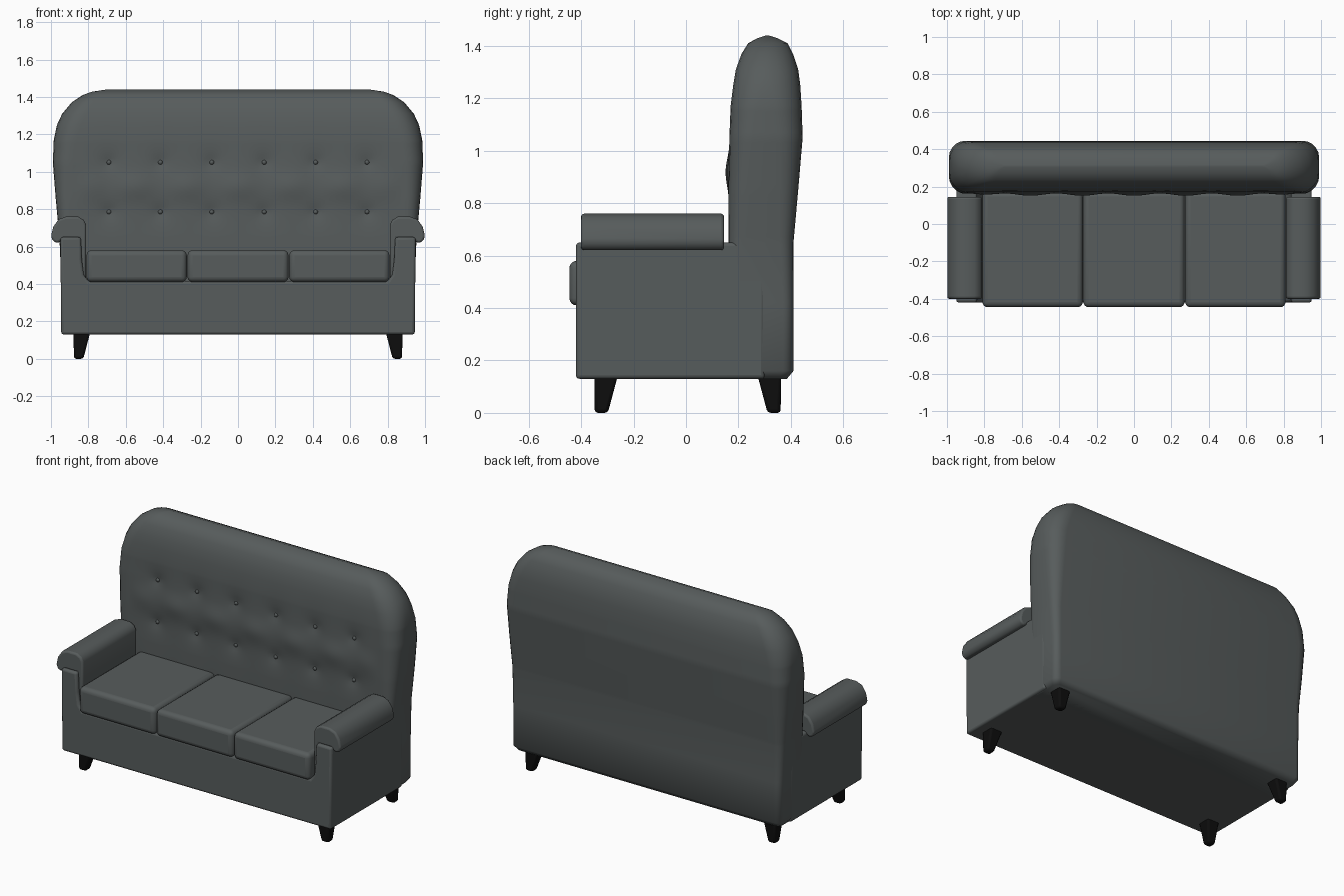
import bpy, bmesh, math
from mathutils import Vector

if "Cube" in bpy.data.objects:
    bpy.data.objects.remove(bpy.data.objects["Cube"])


def material(name, rgb):
    m = bpy.data.materials.new(name)
    m.diffuse_color = (*rgb, 1)
    m.use_nodes = True
    m.node_tree.nodes["Principled BSDF"].inputs["Base Color"].default_value = m.diffuse_color
    return m


GREY = material("grey leather", (0.095, 0.107, 0.107))
BLACK = material("black wood", (0.004, 0.004, 0.004))


def finish(name, bm, mat, bevel=0, segs=3, angle=40):
    bmesh.ops.recalc_face_normals(bm, faces=bm.faces)
    me = bpy.data.meshes.new(name)
    bm.to_mesh(me)
    bm.free()
    ob = bpy.data.objects.new(name, me)
    bpy.context.collection.objects.link(ob)
    me.materials.append(mat)
    if bevel:
        b = ob.modifiers.new("bevel", 'BEVEL')
        b.width, b.segments, b.limit_method = bevel, segs, 'ANGLE'
        b.angle_limit = math.radians(35)
    bpy.ops.object.select_all(action='DESELECT')
    ob.select_set(True)
    bpy.context.view_layer.objects.active = ob
    bpy.ops.object.shade_smooth_by_angle(angle=math.radians(angle))
    return ob


def extrude_y(name, pts, y0, y1, mat, **kw):
    bm = bmesh.new()
    f = bm.faces.new([bm.verts.new((x, y0, z)) for x, z in pts])
    r = bmesh.ops.extrude_face_region(bm, geom=[f])
    vs = [g for g in r["geom"] if isinstance(g, bmesh.types.BMVert)]
    bmesh.ops.translate(bm, verts=vs, vec=(0, y1 - y0, 0))
    return finish(name, bm, mat, **kw)


# Base with upright arm panels: one U-shaped front profile
half = [(0.945, 0.13), (0.95, 0.65), (0.84, 0.65), (0.835, 0.53), (0.825, 0.45), (0.80, 0.415)]
extrude_y("base", half + [(-x, z) for x, z in reversed(half)], -0.42, 0.30, GREY, bevel=0.014)

# Rolled arm tops, hooked over the panels
roll = [(0.812, 0.42), (0.812, 0.715), (0.825, 0.742), (0.855, 0.76), (0.92, 0.76), (0.96, 0.745),
        (0.988, 0.705), (1.0, 0.655), (0.99, 0.63), (0.968, 0.618), (0.948, 0.628),
        (0.93, 0.645), (0.85, 0.645), (0.835, 0.42)]
for side, s in (("right", 1), ("left", -1)):
    extrude_y(side + "_arm_roll", [(s * x, z) for x, z in roll], -0.40, 0.145, GREY, bevel=0.014)

# Three seat cushions, slightly crowned at front and top
for i, (a, b) in enumerate(((-0.81, -0.274), (-0.27, 0.27), (0.274, 0.81))):
    bm = bmesh.new()
    bmesh.ops.create_cube(bm, size=1)
    for v in bm.verts:
        v.co = ((a + b) / 2 + v.co.x * (b - a), -0.135 + v.co.y * 0.62, 0.495 + v.co.z * 0.17)
    finish(f"seat_cushion_{i + 1}", bm, GREY, bevel=0.028, segs=4)

# Backrest rows: z, half width, front y, rear y, corner radius
ROWS = [(0.13, 0.925, 0.18, 0.385, 0.03), (0.16, 0.945, 0.17, 0.41, 0.04), (0.42, 0.945, 0.165, 0.41, 0.04),
        (0.65, 0.955, 0.162, 0.41, 0.05), (0.85, 0.974, 0.162, 0.428, 0.07),
        (1.05, 0.99, 0.165, 0.445, 0.09), (1.17, 0.985, 0.17, 0.441, 0.10),
        (1.25, 0.968, 0.18, 0.436, 0.11), (1.31, 0.94, 0.19, 0.428, 0.11), (1.37, 0.89, 0.212, 0.408, 0.10),
        (1.41, 0.83, 0.237, 0.388, 0.08), (1.428, 0.78, 0.27, 0.352, 0.04), (1.44, 0.70, 0.305, 0.315, 0.004)]
BUTTONS = [(x, z) for x in (-0.69, -0.415, -0.14, 0.14, 0.415, 0.69) for z in (0.785, 1.05)]


def row_at(z):
    for p, q in zip(ROWS, ROWS[1:]):
        if z <= q[0]:
            t = (z - p[0]) / (q[0] - p[0])
            return [u + (w - u) * t for u, w in zip(p, q)]
    return ROWS[-1]


def tuft(x, z):
    # dimple at each button, soft swell between them
    d = 0
    for bx, bz in BUTTONS:
        r = math.hypot(x - bx, z - bz)
        d += 0.022 * math.exp(-r / 0.05)
    fade = max(0, min(1, (0.88 - abs(x)) / 0.15))
    swell = math.exp(-((z - 0.92) / 0.07) ** 2) * (0.6 + 0.4 * math.cos(2 * math.pi * x / 0.277))
    return d - 0.014 * swell * fade


zs = sorted({r[0] for r in ROWS} | {round(0.65 + 0.02 * i, 3) for i in range(27)})
bm = bmesh.new()
rings = []
N, K = 84, 5
for z in zs:
    _, w, yf, yb, r = row_at(z)
    r = min(r, (yb - yf) / 2)
    pts = []
    for i in range(N + 1):
        x = (w - r) * (2 * i / N - 1)
        pts.append((x, yf + tuft(x, z) * (0.65 <= z <= 1.25), z))
    for cx, cy, a0 in ((w - r, yf + r, -90), (w - r, yb - r, 0), (r - w, yb - r, 90), (r - w, yf + r, 180)):
        for k in range(0 if a0 in (0, 90) else 1, K + 1):
            if a0 == 180 and k == K:
                continue
            a = math.radians(a0 + 90 * k / K)
            pts.append((cx + r * math.cos(a), cy + r * math.sin(a), z))
    if a0 == 180:
        a = math.pi
        pts.insert(len(pts) - K + 1, (cx - r, cy, z))
    rings.append([bm.verts.new(p) for p in pts])
for A, B in zip(rings, rings[1:]):
    for i in range(len(A)):
        j = (i + 1) % len(A)
        bm.faces.new((A[i], A[j], B[j], B[i]))
bm.faces.new(rings[0])
bm.faces.new(rings[-1])
bmesh.ops.remove_doubles(bm, verts=bm.verts, dist=0.0005)
finish("backrest", bm, GREY, angle=60)

# Upholstery buttons
bm = bmesh.new()
for x, z in BUTTONS:
    y = row_at(z)[2] + tuft(x, z) - 0.002
    g = bmesh.ops.create_uvsphere(bm, u_segments=10, v_segments=6, radius=0.013)
    bmesh.ops.translate(bm, verts=g["verts"], vec=(x, y, z))
finish("back_buttons", bm, GREY)

# Tapered legs with vertical outer faces
for fb, ys, y_out in (("front", -1, 0.35), ("rear", 1, 0.363)):
    for side, xs in (("right", 1), ("left", -1)):
        bm = bmesh.new()
        bmesh.ops.create_cube(bm, size=1)
        for v in bm.verts:
            top = v.co.z > 0
            size = 0.092 if top else 0.05
            out_x, out_y = (0.88, y_out) if top else (0.877, y_out - 0.002)
            v.co = Vector((xs * (out_x - (0 if v.co.x > 0 else size)),
                           ys * (out_y - (0 if v.co.y > 0 else size)), 0.15 if top else 0))
        finish(f"{fb}_{side}_leg", bm, BLACK, bevel=0.012, segs=2)
